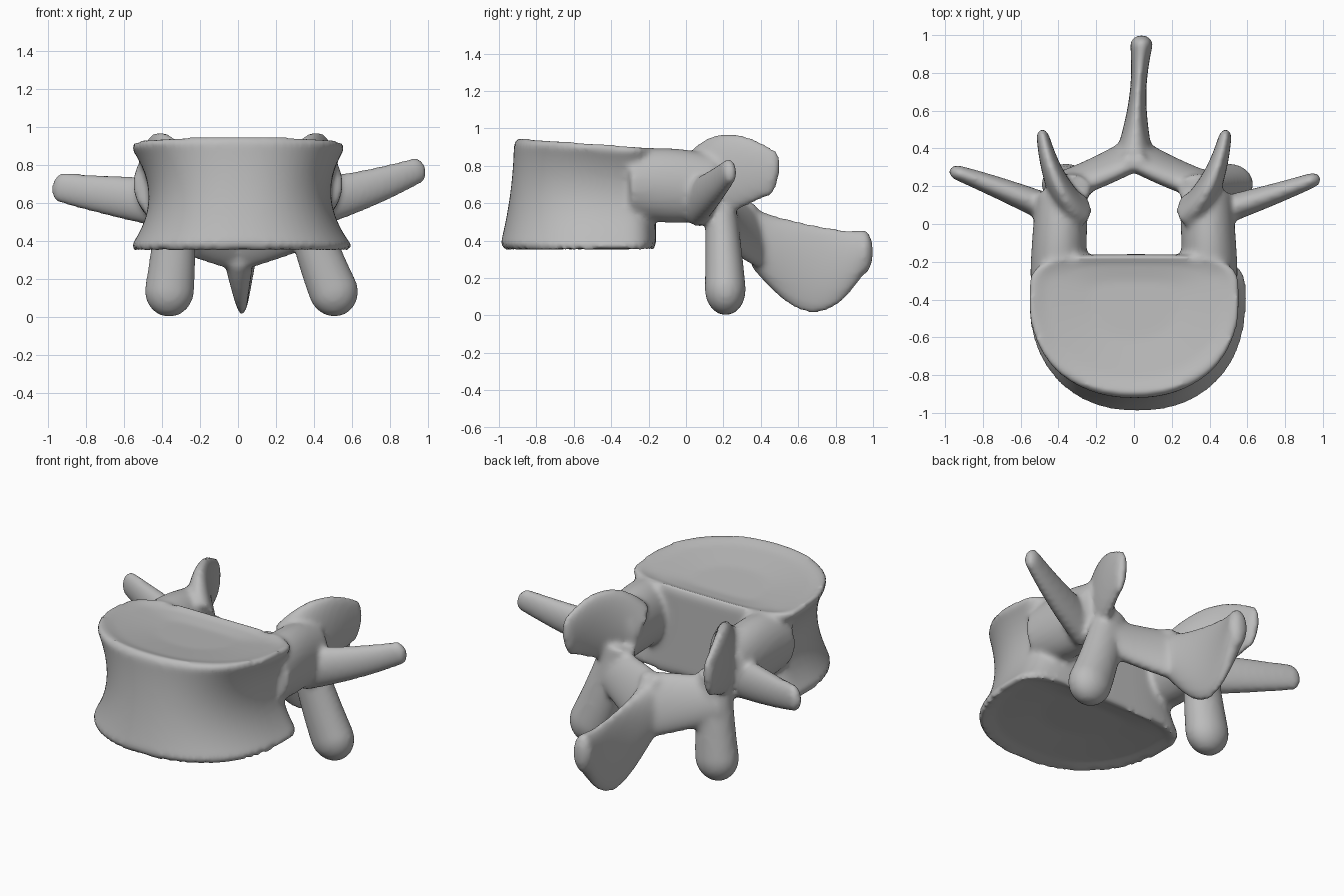
import bpy, bmesh, math
from mathutils import Vector

cube = bpy.data.objects.get("Cube")
if cube:
    bpy.data.objects.remove(cube)

UP = Vector((0, 0, 1))
BACKWARD = Vector((0, 1, 0))
bm = bmesh.new()


def lerp(pair, t):
    return pair[0] + (pair[1] - pair[0]) * t


def signed_power(value, power):
    return math.copysign(abs(value) ** power, value)


def skin(rings):
    """Join equal rings of points into one closed solid."""
    loops = [[bm.verts.new(point) for point in ring] for ring in rings]
    for lower, upper in zip(loops, loops[1:]):
        for i in range(len(lower)):
            bm.faces.new((lower[i - 1], lower[i], upper[i], upper[i - 1]))
    bm.faces.new(loops[0])
    bm.faces.new(loops[-1])


def oval(centre, direction, up, thick, high):
    """Oval section across the given direction."""
    side = direction.cross(up).normalized()
    rise = side.cross(direction).normalized()
    angles = [math.tau * k / 28 for k in range(28)]
    return [centre + side * thick * math.cos(a) + rise * high * math.sin(a) for a in angles]


def process(start, bend, end, thick, high, thick_bulge=0, high_bulge=0,
            up=UP, axis=None, tip=0.05):
    """Bony process: oval sections along a curve, closed by a rounded tip."""
    start, bend, end = Vector(start), Vector(bend), Vector(end)
    rings = []
    steps = 12
    for k in range(steps + 1):
        t = k / steps
        centre = start.lerp(bend, t).lerp(bend.lerp(end, t), t)
        direction = axis or (bend - start).lerp(end - bend, t).normalized()
        swell = math.sin(math.pi * t)
        rings.append(oval(centre, direction, up,
                          lerp(thick, t) + thick_bulge * swell,
                          lerp(high, t) + high_bulge * swell))
    for k in range(1, steps):
        angle = math.pi / 2 * k / steps
        rings.append(oval(end + direction * tip * math.sin(angle), direction, up,
                          thick[1] * math.cos(angle), high[1] * math.cos(angle)))
    skin(rings)


def body_ring(t, scale=1.0, dish=0.0):
    """D-shaped outline at height fraction t: round in front, squared behind."""
    width = 0.49 + 0.11 * (2 * t - 1) ** 2 - 0.02 * t
    middle = -0.4
    front = 0.52 + 0.08 * (1 - t) ** 2
    back = 0.24
    ring = []
    for k in range(64):
        c, s = math.cos(math.tau * k / 64), math.sin(math.tau * k / 64)
        power, depth = (0.9, front) if s < 0 else (0.5, back)
        x = 0.02 * (1 - t) + width * scale * signed_power(c, power)
        y = middle + depth * scale * signed_power(s, power)
        z = lerp((0.35, 0.95), t) - 0.07 * t * (y + 0.9) + dish
        ring.append(Vector((x, y, z)))
    return ring


# Vertebral body: waisted drum with flared rims and dished end faces
DISHED = ((0.4, 0.04), (0.8, 0.02), (0.95, 0))
skin([body_ring(0, scale, dish) for scale, dish in DISHED]
     + [body_ring(k / 20) for k in range(1, 20)]
     + [body_ring(1, scale, -dish) for scale, dish in reversed(DISHED)])

for s in (-1, 1):
    # Pedicle bridging the body and the arch
    process((0.4 * s, -0.3, 0.7), (0.4 * s, -0.1, 0.7), (0.38 * s, 0.13, 0.68),
            thick=(0.15, 0.14), high=(0.18, 0.18), high_bulge=0.02)
    # Superior articular process: upright curved blade
    process((0.3 * s, 0.05, 0.7), (0.43 * s, 0.2, 0.8), (0.48 * s, 0.45, 0.76),
            thick=(0.09, 0.035), high=(0.15, 0.13), high_bulge=0.07)
    # Inferior articular process: hanging lobe, both leaning to one side
    process((0.33 * s, 0.18, 0.65), (0.36 * s + 0.03, 0.2, 0.4), (0.43 * s + 0.07, 0.21, 0.14),
            thick=(0.1, 0.13), high=(0.08, 0.11), up=BACKWARD, tip=0.14)
    # Lamina: half of the sloping rear arch
    process((0.38 * s, 0.2, 0.5), (0.2 * s, 0.26, 0.46), (0, 0.37, 0.43),
            thick=(0.07, 0.07), high=(0.13, 0.19), up=Vector((0, -0.35, 1)))

# Transverse processes, one raised higher than the other
process((0.4, 0.05, 0.6), (0.7, 0.14, 0.67), (0.94, 0.23, 0.77),
        thick=(0.08, 0.04), high=(0.13, 0.07))
process((-0.4, 0.06, 0.6), (-0.7, 0.19, 0.64), (-0.93, 0.27, 0.68),
        thick=(0.08, 0.04), high=(0.13, 0.08))

# Spinous process: deep thin plate
process((0, 0.35, 0.42), (0.02, 0.7, 0.12), (0.04, 0.95, 0.34),
        thick=(0.1, 0.06), high=(0.16, 0.12), thick_bulge=-0.035, high_bulge=0.1,
        axis=BACKWARD)

bmesh.ops.recalc_face_normals(bm, faces=bm.faces)
mesh = bpy.data.meshes.new("vertebra")
bm.to_mesh(mesh)
bm.free()

# Single bone colour
grey = (0.5, 0.5, 0.5, 1)
bone = bpy.data.materials.new("bone_grey")
bone.use_nodes = True
bone.diffuse_color = grey
bone.node_tree.nodes["Principled BSDF"].inputs["Base Color"].default_value = grey
mesh.materials.append(bone)

vertebra = bpy.data.objects.new("vertebra", mesh)
bpy.context.collection.objects.link(vertebra)

# Fuse the parts and soften the joints
fuse = vertebra.modifiers.new("fuse", "REMESH")
fuse.mode = "VOXEL"
fuse.voxel_size = 0.016
fuse.use_smooth_shade = True
soften = vertebra.modifiers.new("soften", "SMOOTH")
soften.factor = 0.5
soften.iterations = 9
